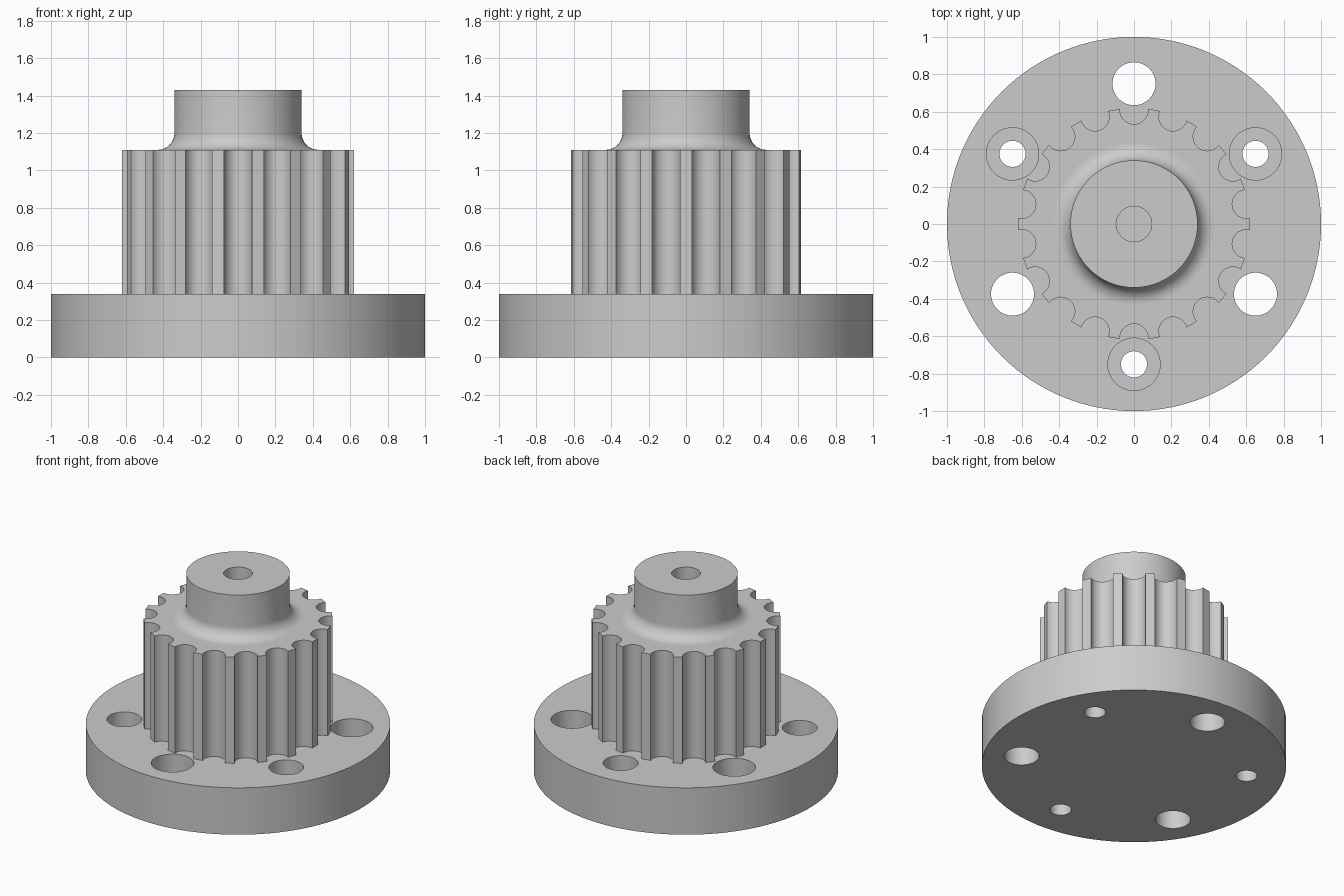
import bpy
import bmesh
from math import acos, cos, sin, pi, radians
from mathutils import Vector

cube = bpy.data.objects.get("Cube")
if cube:
    bpy.data.objects.remove(cube)

grey = bpy.data.materials.new("plain_grey")
grey.use_nodes = True
colour = (0.6, 0.6, 0.6, 1)
grey.diffuse_color = colour
grey.node_tree.nodes["Principled BSDF"].inputs["Base Color"].default_value = colour


def polar(radius, angle):
    return Vector((radius * cos(angle), radius * sin(angle)))


def circle(radius, centre=Vector((0, 0)), count=64):
    return [centre + polar(radius, 2 * pi * i / count) for i in range(count)]


def make_object(name, bm):
    bmesh.ops.recalc_face_normals(bm, faces=bm.faces)
    mesh = bpy.data.meshes.new(name)
    bm.to_mesh(mesh)
    bm.free()
    mesh.materials.append(grey)
    obj = bpy.data.objects.new(name, mesh)
    bpy.context.collection.objects.link(obj)
    return obj


def prism(name, outline, bottom, top):
    """Extrude a closed outline from bottom to top."""
    bm = bmesh.new()
    face = bm.faces.new([bm.verts.new((p.x, p.y, bottom)) for p in outline])
    ext = bmesh.ops.extrude_face_region(bm, geom=[face], use_keep_orig=True)
    verts = [v for v in ext["geom"] if isinstance(v, bmesh.types.BMVert)]
    bmesh.ops.translate(bm, verts=verts, vec=(0, 0, top - bottom))
    return make_object(name, bm)


def lathe(name, profile, count=96):
    """Stack rings of (radius, height) and close both ends."""
    bm = bmesh.new()
    rings = [[bm.verts.new((p.x, p.y, z)) for p in circle(r, count=count)]
             for r, z in profile]
    for low, high in zip(rings, rings[1:]):
        for i in range(count):
            j = (i + 1) % count
            bm.faces.new((low[i], low[j], high[j], high[i]))
    bm.faces.new(rings[0])
    bm.faces.new(rings[-1])
    return make_object(name, bm)


def activate(obj):
    bpy.ops.object.select_all(action="DESELECT")
    obj.select_set(True)
    bpy.context.view_layer.objects.active = obj


def cut(obj, cutter):
    mod = obj.modifiers.new("cut", "BOOLEAN")
    mod.operation = "DIFFERENCE"
    mod.solver = "EXACT"
    mod.object = cutter
    activate(obj)
    bpy.ops.object.modifier_apply(modifier=mod.name)


PLATE_TOP, GEAR_TOP, BOSS_TOP = 0.34, 1.11, 1.43

# Round flange with three plain holes and three counterbored holes
flange = prism("flange", circle(1.0, count=128), 0, PLATE_TOP)
for k in range(6):
    spot = polar(0.75, radians(30 + 60 * k))
    if k % 2:
        sizes = [(0.115, -0.1)]
    else:
        sizes = [(0.07, -0.1), (0.14, 0.17)]
    for radius, floor in sizes:
        drill = prism("hole_cutter", circle(radius, spot, 48), floor, 0.5)
        drill.hide_render = True
        cut(flange, drill)
        bpy.data.objects.remove(drill)

# Toothed drum: round grooves between narrow teeth
TEETH, OUTER, GROOVE_AT, GROOVE_R, STEPS = 18, 0.62, 0.61, 0.076, 14
reach = acos((GROOVE_AT**2 + GROOVE_R**2 - OUTER**2) / (2 * GROOVE_AT * GROOVE_R))
outline = []
for k in range(TEETH):
    angle = pi / 2 + 2 * pi * k / TEETH
    for i in range(STEPS + 1):
        swing = reach * (1 - 2 * i / STEPS)
        outline.append(polar(GROOVE_AT, angle) + polar(GROOVE_R, angle + pi + swing))
drum = prism("toothed_drum", outline, PLATE_TOP - 0.01, GEAR_TOP)

# Boss with a concave fillet at its foot
BOSS_R, FILLET = 0.34, 0.09
profile = [(BOSS_R + FILLET, GEAR_TOP - 0.02)]
for i in range(11):
    a = pi / 2 * i / 10
    profile.append((BOSS_R + FILLET * (1 - sin(a)), GEAR_TOP + FILLET * (1 - cos(a))))
profile.append((BOSS_R, BOSS_TOP))
boss = lathe("boss", profile)

# Blind centre bore
bore = prism("bore_cutter", circle(0.095, count=48), 0.6, BOSS_TOP + 0.1)
bore.hide_render = True
for part in (drum, boss):
    cut(part, bore)
bpy.data.objects.remove(bore)

for part in (flange, drum, boss):
    activate(part)
    bpy.ops.object.shade_smooth_by_angle(angle=radians(30))
